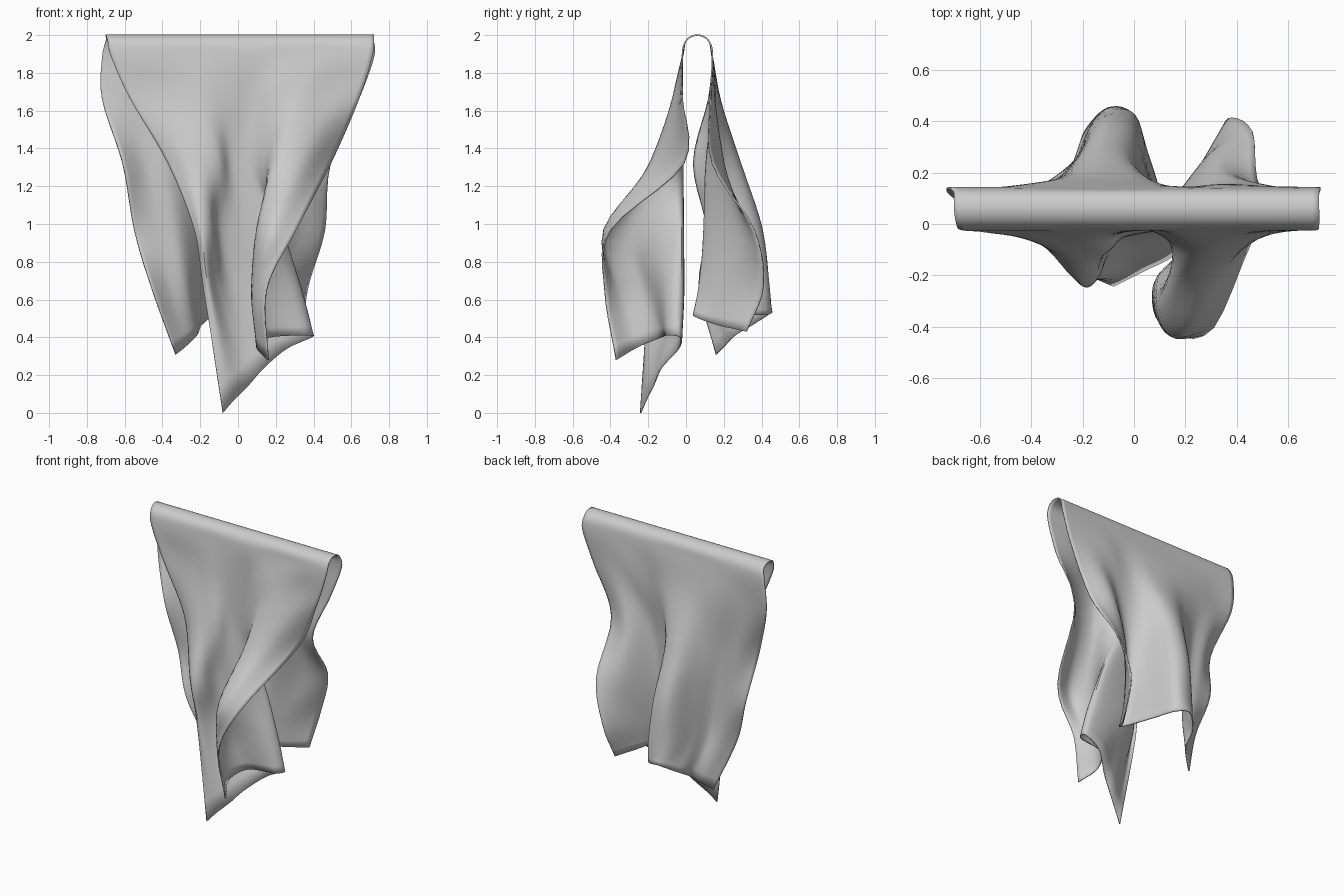
import bpy
from mathutils import Vector

cube = bpy.data.objects.get("Cube")
if cube:
    bpy.data.objects.remove(cube, do_unlink=True)


def section(xs, ys, zs):
    """One row of cloth from left edge to right edge; a single height is shared."""
    if not isinstance(zs, (list, tuple)):
        zs = [zs] * len(xs)
    return [Vector(point) for point in zip(xs, ys, zs)]


def straight(left, right, y, z, columns=10):
    """A flat row of cloth lying along the rail."""
    return [Vector((left + (right - left) * i / (columns - 1), y, z))
            for i in range(columns)]


def smooth_path(points, steps):
    """Pass a smooth spline through the points, adding steps between each pair."""
    padded = [points[0] * 2 - points[1]] + list(points) + [points[-1] * 2 - points[-2]]
    path = []
    for before, start, end, after in zip(padded, padded[1:], padded[2:], padded[3:]):
        for step in range(steps):
            t = step / steps
            leave, arrive = (end - before) / 2, (after - start) / 2
            offset = end - start
            path.append(start + leave * t
                        + (offset * 3 - leave * 2 - arrive) * t ** 2
                        + (leave + arrive - offset * 2) * t ** 3)
    path.append(points[-1].copy())
    return path


# Front panel, from the hem up to the rail
front_rows = [
    section((-.08, -.02, .06, .14, .26, .39, .36, .17, .1, .16),
            (-.24, -.21, -.17, -.13, -.04, -.03, -.1, -.13, -.25, -.37),
            (0, .07, .15, .24, .34, .4, .41, .4, .35, .28)),
    section((-.18, -.15, -.1, -.02, .14, .32, .3, .1, .08, .15),
            (-.2, -.21, -.13, -.06, -.02, -.02, -.1, -.2, -.34, -.43), .65),
    section((-.23, -.19, -.14, -.1, .04, .22, .2, .1, .17, .31),
            (-.21, -.24, -.2, -.08, -.03, -.02, -.1, -.3, -.43, -.4), .97),
    section((-.37, -.28, -.2, -.1, -.04, .06, .14, .2, .34, .49),
            (-.07, -.12, -.13, -.1, -.03, -.02, -.07, -.18, -.17, -.01), 1.32),
    section((-.57, -.45, -.32, -.19, -.05, .08, .2, .33, .48, .64),
            (-.03, -.03, -.04, -.05, -.03, -.02, -.06, -.07, -.04, -.02), 1.66),
]

# Rounded bend over the rail
rail_rows = [
    straight(-.67, .71, -.02, 1.88),
    straight(-.69, .72, 0, 1.97),
    straight(-.7, .72, .06, 2),
    straight(-.7, .72, .12, 1.97),
    straight(-.72, .72, .14, 1.88),
]

# Back panel, from the rail down to the hem
back_rows = [
    section((-.72, -.58, -.43, -.28, -.13, .02, .17, .32, .48, .64),
            (.12, .13, .15, .17, .18, .17, .14, .15, .15, .13), 1.66),
    section((-.61, -.5, -.38, -.27, -.15, -.04, .07, .2, .34, .49),
            (.04, .12, .13, .19, .28, .27, .14, .11, .2, .14), 1.32),
    section((-.55, -.43, -.32, -.23, -.13, -.01, .06, .15, .31, .46),
            (.11, .13, .14, .24, .39, .37, .17, .1, .28, .36), .97),
    section((-.46, -.37, -.28, -.22, -.14, 0, .06, .12, .24, .37),
            (.07, .14, .16, .26, .41, .42, .2, .07, .2, .41), .67),
    section((-.33, -.28, -.22, -.19, -.1, 0, .06, .14, .22, .34),
            (.16, .2, .26, .36, .45, .42, .25, .04, .15, .32),
            (.31, .35, .41, .47, .53, .52, .52, .52, .47, .43)),
]

# Loft the rows into one draped sheet
rows = [smooth_path(row, 6) for row in front_rows + rail_rows + back_rows]
columns = [smooth_path(column, 5) for column in zip(*rows)]
height = len(columns[0])
verts = [point for column in columns for point in column]
for point in verts:
    point.z = min(max(point.z, 0), 2)
faces = []
for c in range(len(columns) - 1):
    for r in range(height - 1):
        corner = c * height + r
        faces.append((corner, corner + height, corner + height + 1, corner + 1))

mesh = bpy.data.meshes.new("draped_cloth")
mesh.from_pydata(verts, [], faces)
mesh.update()
cloth = bpy.data.objects.new("draped_cloth", mesh)
bpy.context.collection.objects.link(cloth)

# Thin fabric with a crisp edge
thickness = cloth.modifiers.new("fabric_thickness", "SOLIDIFY")
thickness.thickness = .008
thickness.offset = 0

colour = (.6, .6, .6, 1)
fabric = bpy.data.materials.new("light_grey_fabric")
fabric.use_nodes = True
fabric.diffuse_color = colour
shader = next(n for n in fabric.node_tree.nodes if n.type == "BSDF_PRINCIPLED")
shader.inputs["Base Color"].default_value = colour
mesh.materials.append(fabric)

bpy.ops.object.select_all(action="DESELECT")
cloth.select_set(True)
bpy.context.view_layer.objects.active = cloth
bpy.ops.object.shade_smooth_by_angle()
